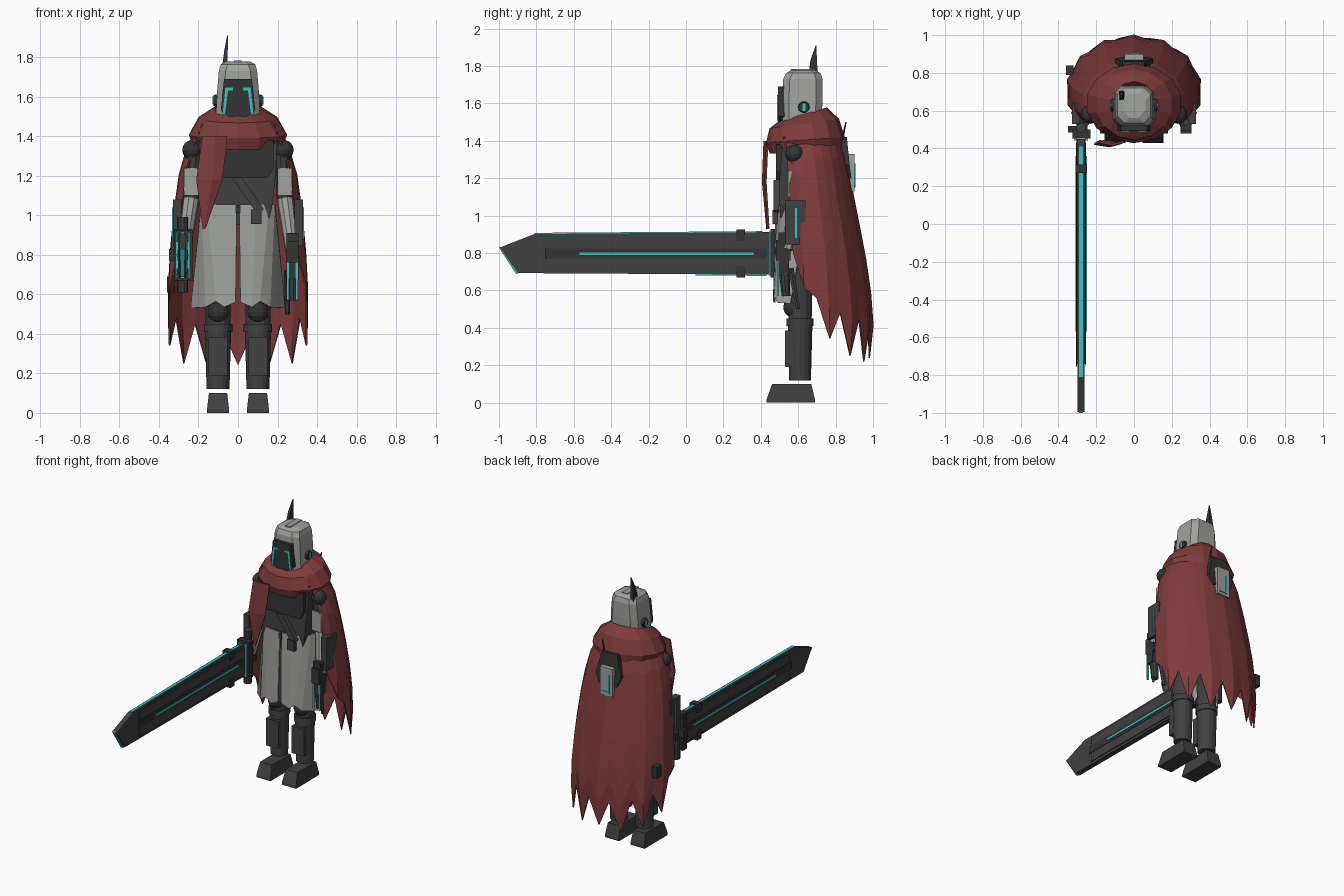
import bpy, bmesh, math
from mathutils import Vector

if "Cube" in bpy.data.objects:
    bpy.data.objects.remove(bpy.data.objects["Cube"])


def material(name, col):
    m = bpy.data.materials.new(name)
    m.diffuse_color = (*col, 1)
    m.use_nodes = True
    m.node_tree.nodes["Principled BSDF"].inputs["Base Color"].default_value = m.diffuse_color
    return m


RED = material("cloth red", (0.215, 0.045, 0.045))
GREY = material("armour grey", (0.35, 0.36, 0.34))
DARK = material("dark metal", (0.052, 0.052, 0.053))
BLACK = material("black metal", (0.033, 0.033, 0.034))
TEAL = material("teal glow", (0.04, 0.56, 0.56))


def make(name, verts, faces, mat, thick=0):
    me = bpy.data.meshes.new(name)
    me.from_pydata([tuple(v) for v in verts], [], faces)
    bm = bmesh.new()
    bm.from_mesh(me)
    bmesh.ops.recalc_face_normals(bm, faces=bm.faces)
    bm.to_mesh(me)
    bm.free()
    me.materials.append(mat)
    ob = bpy.data.objects.new(name, me)
    bpy.context.collection.objects.link(ob)
    if thick:
        s = ob.modifiers.new("thickness", "SOLIDIFY")
        s.thickness, s.offset = thick, 0
    return ob


def loft(name, rings, mat, closed=True, caps=True, thick=0):
    n = len(rings[0])
    faces = []
    for i in range(len(rings) - 1):
        for j in range(n if closed else n - 1):
            k = (j + 1) % n
            faces.append((i * n + j, i * n + k, (i + 1) * n + k, (i + 1) * n + j))
    if caps:
        faces += [tuple(range(n)), tuple(range((len(rings) - 1) * n, len(rings) * n))]
    return make(name, [v for r in rings for v in r], faces, mat, thick)


def rect(x0, x1, y0, y1, z):
    return [(x0, y0, z), (x1, y0, z), (x1, y1, z), (x0, y1, z)]


def box(name, x, y, z, mat):
    return loft(name, [rect(*sorted(x), *y, z[0]), rect(*sorted(x), *y, z[1])], mat)


def prism(name, pts, axis, a, b, mat):
    # extrude a 2D outline along x (points are y,z) or along y (points are x,z)
    f = (lambda p, d: (d, p[0], p[1])) if axis == "x" else (lambda p, d: (p[0], d, p[1]))
    return loft(name, [[f(p, a) for p in pts], [f(p, b) for p in pts]], mat)


def rod(name, a, b, r0, r1, mat, n=14):
    a, b = Vector(a), Vector(b)
    q = (b - a).to_track_quat("Z", "Y")
    circ = [(math.cos(2 * math.pi * k / n), math.sin(2 * math.pi * k / n)) for k in range(n)]
    return loft(name, [[p + q @ Vector((c * r, s * r, 0)) for c, s in circ]
                       for p, r in ((a, r0), (b, r1))], mat)


def ball(name, c, r, mat):
    me = bpy.data.meshes.new(name)
    bm = bmesh.new()
    bmesh.ops.create_uvsphere(bm, u_segments=12, v_segments=8, radius=r)
    bm.to_mesh(me)
    bm.free()
    me.materials.append(mat)
    ob = bpy.data.objects.new(name, me)
    ob.location = c
    bpy.context.collection.objects.link(ob)


def lerp(table, z):
    # table rows run from high z to low z
    for (z0, *a), (z1, *b) in zip(table, table[1:]):
        if z >= z1:
            t = min(1, (z0 - z) / (z0 - z1))
            return [p + (q - p) * t for p, q in zip(a, b)]
    return table[-1][1:]


# legs, arms and skirt halves, mirrored left and right
for s, side in ((-1, "right"), (1, "left")):
    x = 0.101 * s
    loft(side + "_boot", [rect(x - .056, x + .056, .43, .69, 0), rect(x - .056, x + .056, .43, .69, .015),
                          rect(x - .046, x + .046, .46, .67, .10)], DARK)
    rod(side + "_shin", (x, .61, .12), (x, .61, .42), .058, .066, DARK, 16)
    box(side + "_shin_plate", (x - .048, x + .048), (.53, .60), (.19, .385), DARK)
    rod(side + "_knee_ring", (x, .61, .41), (x, .61, .45), .072, .072, DARK, 16)
    ball(side + "_knee", (x, .575, .51), .055, BLACK)
    rod(side + "_thigh", (x, .61, .45), (x, .61, .97), .062, .075, DARK, 12)

    top = [(.006, .485), (.09, .49), (.155, .515), (.182, .56), (.185, .65)]
    low = [(.012, .47, .56), (.07, .472, .535), (.11, .478, .565), (.16, .49, .535), (.215, .52, .56)]
    low[4] = (.235, .56, .53)
    loft(side + "_skirt", [[(s * a, b, 1.055) for a, b in top],
                           [(s * a, b, c) for a, b, c in low]], GREY, False, False, .01)

    ball(side + "_shoulder", (.232 * s, .58, 1.33), .05, BLACK)
    rod(side + "_upper_arm", (.225 * s, .585, 1.33), (.235 * s, .60, 1.06), .042, .038, DARK, 10)
    box(side + "_arm_plate", (.20 * s, .272 * s), (.545, .60), (1.10, 1.24), GREY)
    rod(side + "_forearm", (.24 * s, .60, 1.08), (.275 * s, .54, .82), .045, .036, GREY, 10)
    box(side + "_arm_guard", (.285 * s, .328 * s), (.53, .64), (.845, 1.08), DARK)
    box(side + "_arm_guard_light", (.326 * s, .334 * s), (.583, .594), (.88, 1.04), TEAL)
    box(side + "_hand", (.245 * s, .305 * s), (.48, .56), (.76, .87), BLACK)

    # helmet side discs and glowing visor lines
    rod(side + "_ear_disc", (.09 * s, .63, 1.58), (.125 * s, .63, 1.58), .034, .028, BLACK, 12)
    box(side + "_ear_light", (.124 * s, .129 * s), (.622, .638), (1.56, 1.60), TEAL)
    prism(side + "_visor_line", [(.066 * s, 1.51), (.078 * s, 1.51), (.064 * s, 1.645), (.025 * s, 1.645),
                                 (.025 * s, 1.632), (.05 * s, 1.632)], "y", .487, .494, TEAL)

# torso
loft("torso", [rect(-.15, .15, .51, .70, .95), rect(-.175, .175, .50, .71, 1.06),
               rect(-.19, .19, .50, .74, 1.2), rect(-.20, .20, .52, .74, 1.42)], DARK)
prism("chest_plate", [(-.15, 1.19), (.15, 1.19), (.18, 1.24), (.18, 1.38), (-.18, 1.38), (-.18, 1.24)],
      "y", .48, .53, BLACK)
prism("chest_strap", [(-.03, 1.19), (.02, 1.19), (.13, 1.03), (.10, 1.0)], "y", .468, .50, DARK)
box("strap_buckle", (.065, .12), (.462, .49), (.955, 1.03), DARK)
box("belt_clasp", (-.012, .012), (.474, .50), (1.01, 1.05), BLACK)

# helmet
def oct_ring(w, y0, y1, z, c=.035):
    return [(-w + c, y0, z), (w - c, y0, z), (w, y0 + c, z), (w, y1 - c, z),
            (w - c, y1, z), (-w + c, y1, z), (-w, y1 - c, z), (-w, y0 + c, z)]


loft("helmet", [oct_ring(.112, .515, .725, 1.50), oct_ring(.106, .515, .73, 1.62),
                oct_ring(.097, .52, .73, 1.73), oct_ring(.088, .535, .72, 1.762),
                oct_ring(.06, .565, .69, 1.778)], GREY)
prism("visor", [(-.087, 1.53), (-.045, 1.50), (.045, 1.50), (.087, 1.53), (.07, 1.69), (-.07, 1.69)],
      "y", .493, .53, BLACK)
box("helmet_crest", (-.02, .02), (.56, .69), (1.77, 1.783), GREY)
loft("helmet_fin", [rect(-.08, -.055, .655, .705, 1.75), rect(-.07, -.052, .665, .70, 1.83),
                    rect(-.055, -.05, .693, .697, 1.91)], BLACK)

# cowl: faceted rings of half width, front y, back y, front z, back z
cowl = []
for w, y0, y1, z0, z1 in ((.085, .53, .73, 1.46, 1.50), (.12, .495, .755, 1.50, 1.575),
                          (.20, .45, .815, 1.465, 1.515), (.25, .432, .845, 1.39, 1.42),
                          (.225, .45, .84, 1.335, 1.36), (.18, .50, .80, 1.34, 1.37)):
    ring = []
    for k in range(14):
        a = 2 * math.pi * (k + .5) / 14
        u = (1 + math.sin(a)) / 2
        ring.append((w * math.cos(a), y0 + (y1 - y0) * u, z0 + (z1 - z0) * u))
    cowl.append(ring)
loft("cowl", cowl, RED, True, False, .008)
loft("scarf_tail", [[(-.18, .435, 1.40), (-.115, .42, 1.40), (-.055, .435, 1.40)],
                    [(-.21, .425, 1.18), (-.13, .412, 1.18), (-.08, .425, 1.18)],
                    [(-.178, .44, .93), (-.168, .435, .93), (-.16, .44, .95)]], RED, False, False, .012)

# cape: z, half width, middle y, back y
shape = [(1.46, .20, .62, .81), (1.3, .275, .64, .86), (1.2, .30, .65, .875), (1.0, .33, .67, .915),
         (.8, .35, .69, .955), (.6, .36, .70, .985), (.4, .358, .71, 1.0), (.2, .345, .71, .975)]
half = [.80, .62, .56, .34, .48, .25, .45, .22, .42]
hem = half + [.24] + half[::-1]
cape = []
for i in range(8):
    t = i / 7
    ring = []
    for j, h in enumerate(hem):
        z = 1.46 + (h - 1.46) * t
        w, cy, yb = lerp(shape, z)
        a = math.radians(-27 + 13 * j)
        f = 1 - .035 * t * (j % 2 == 0)
        ring.append((f * w * math.cos(a), cy + f * (yb - cy) * math.sin(a), z))
    cape.append(ring)
loft("cape", cape, RED, False, False, .008)

# back unit
loft("back_mount", [rect(-.07, .07, .83, .885, 1.20), rect(-.10, .10, .82, .875, 1.27),
                    rect(-.06, .06, .80, .86, 1.42)], BLACK)
box("back_pack", (-.05, .05), (.86, .90), (1.13, 1.33), GREY)
prism("back_pack_light", [(-.028, 1.15), (.03, 1.15), (.03, 1.162), (-.016, 1.162), (-.016, 1.28), (-.028, 1.28)],
      "y", .898, .905, TEAL)
rod("back_aerial", (.06, .83, 1.38), (.06, .855, 1.5), .008, .004, BLACK, 6)
box("cape_clip", (-.36, -.32), (.79, .84), (.61, .69), BLACK)

# great sword, pointing forwards from the right hand
X = -.28
outline = [(.45, .685), (.45, .912), (-.81, .902), (-.995, .83), (-.90, .693)]
prism("sword_blade", outline, "x", X - .018, X + .018, DARK)
prism("sword_core", [(.45, .70), (.45, .897), (-.74, .887), (-.74, .71)], "x", X - .024, X + .024, DARK)
prism("sword_top_light", [(.41, .91), (.41, .917), (-.81, .908), (-.81, .90)], "x", X - .010, X + .010, TEAL)
prism("sword_bottom_light", [(.43, .678), (.43, .687), (.05, .689), (.05, .681)], "x", X - .010, X + .010, TEAL)
prism("sword_tip_light", [(-.99, .835), (-1, .83), (-.908, .688), (-.895, .694)], "x", X - .010, X + .010, TEAL)
for s in (-1, 1):
    box("sword_panel", (X + s * .022, X + s * .027), (-.755, .43), (.772, .825), BLACK)
    box("sword_line", (X + s * .026, X + s * .030), (-.57, .36), (.79, .803), TEAL)
    box("guard_light", (X + s * .022, X + s * .036), (.443, .458), (.68, .915), TEAL)
box("sword_clamp", (X - .03, X + .03), (.27, .315), (.865, .925), BLACK)
box("sword_lower_clamp", (X - .03, X + .03), (.27, .315), (.67, .73), BLACK)
box("sword_guard", (X - .045, X + .05), (.452, .50), (.67, .93), BLACK)
box("guard_arm", (X - .07, X + .03), (.485, .52), (.77, .83), BLACK)
rod("sword_grip", (X, .51, .61), (X, .51, .99), .026, .026, DARK, 10)

# sidearm in the left hand
box("sidearm_body", (.245, .305), (.495, .55), (.68, .91), BLACK)
rod("sidearm_barrel", (.272, .525, .70), (.272, .535, .57), .03, .024, DARK, 10)
rod("sidearm_blade", (.25, .56, .72), (.25, .60, .50), .018, .012, DARK, 6)
for x in (.245, .292):
    box("sidearm_light", (x, x + .012), (.488, .497), (.57, .78), TEAL)
